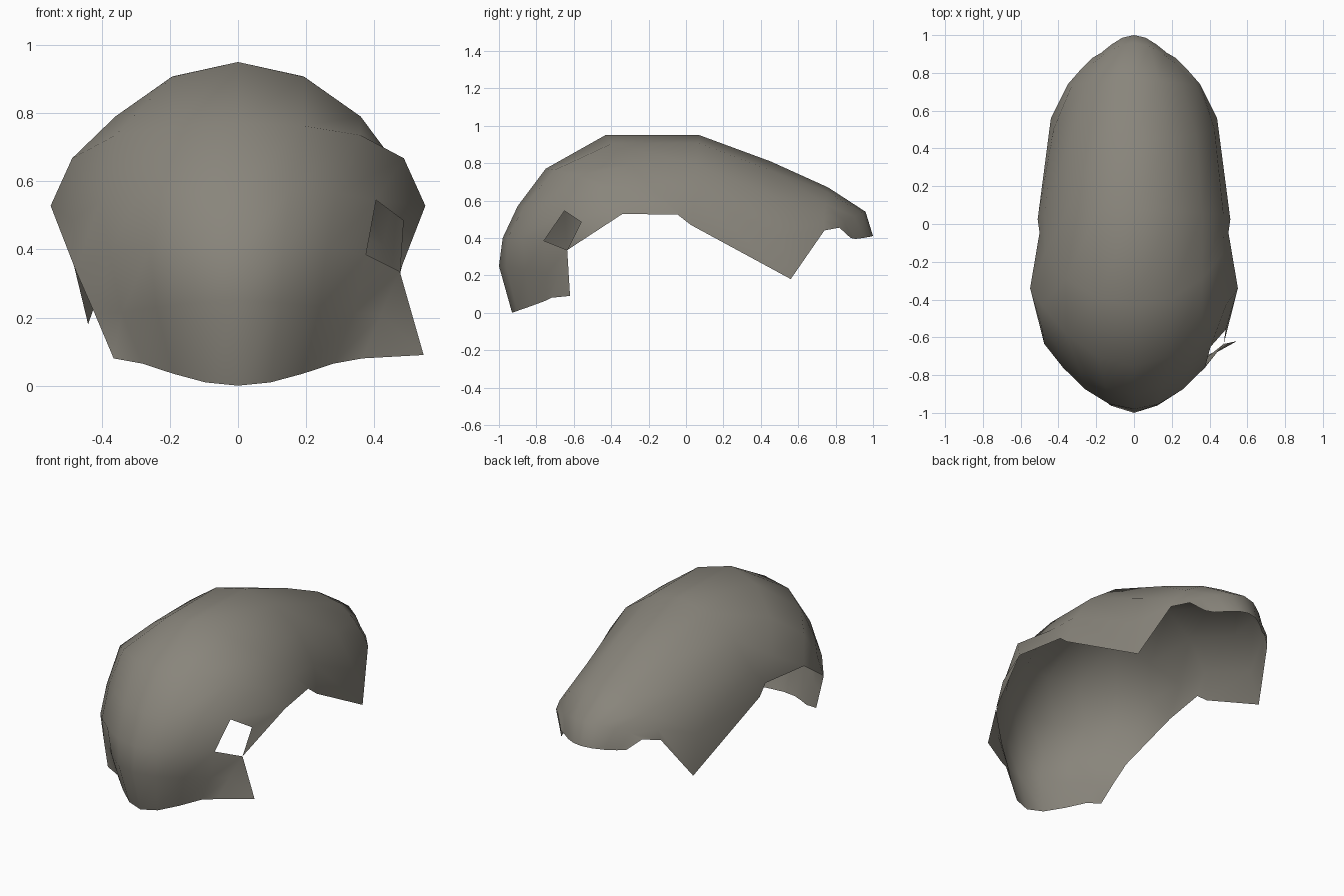
import bpy, bmesh
from mathutils import Vector

if "Cube" in bpy.data.objects:
    bpy.data.objects.remove(bpy.data.objects["Cube"])

N = 4  # steps from centreline to rim on each side

# Ribs, front bottom to back: centre (y, z), mid (x, y, z), rim (x, y, z)
RIBS = [
    ((-.93, .0), (.19, -.83, .035), (.365, -.72, .08)),
    ((-1.0, .25), (.24, -.86, .23), (.42, -.68, .21)),
    ((-.98, .40), (.26, -.874, .40), (.475, -.635, .335)),
    ((-.90, .57), (.29, -.77, .566), (.485, -.56, .485)),
    ((-.75, .77), (.36, -.58, .735), (.55, -.34, .528)),
    ((-.43, .95), (.36, -.29, .79), (.50, -.045, .525)),
    ((.07, .95), (.36, .06, .79), (.51, .025, .47)),
    ((.45, .81), (.33, .47, .62), (.44, .56, .18)),
    ((.76, .67), (.25, .745, .58), (.35, .74, .44)),
    ((.96, .54), (.155, .90, .515), (.28, .82, .455)),
    ((1.0, .41), (.12, .95, .40), (.22, .88, .40)),
]


def rib_point(rib, t):
    """Smooth rib, symmetric about the centreline, through its three points."""
    (cy, cz), m, r = rib
    a = (m[0] - .125 * r[0]) / .375
    out = [a * t + (r[0] - a) * t ** 3]
    for c, mv, rv in ((cy, m[1], r[1]), (cz, m[2], r[2])):
        d = ((mv - c) - .0625 * (rv - c)) / .1875
        out.append(c + d * t ** 2 + (rv - c - d) * t ** 4)
    return Vector(out)


# Shell
bm = bmesh.new()
grid = [[bm.verts.new(rib_point(rib, i / N)) for i in range(-N, N + 1)] for rib in RIBS]
for r in range(len(grid) - 1):
    for c in range(2 * N):
        if r == 2 and c == 2 * N - 1:
            continue  # opening on the right side
        bm.faces.new((grid[r][c], grid[r][c + 1], grid[r + 1][c + 1], grid[r + 1][c]))

# Small rim fillers behind the temples
bm.faces.new((grid[2][-1], grid[4][-1], grid[3][-1]))
bm.faces.new((grid[2][0], grid[3][0], grid[4][0]))

# Side flap at the lower right front
tip = bm.verts.new((.545, -.62, .09))
bm.faces.new((grid[0][-1], tip, grid[1][-1]))
bm.faces.new((grid[1][-1], tip, grid[2][-1]))

for f in bm.faces:
    f.smooth = True
mesh = bpy.data.meshes.new("shell_cap")
bm.to_mesh(mesh)
bm.free()

mat = bpy.data.materials.new("warm_grey")
mat.diffuse_color = (.25, .235, .2, 1)
mat.use_nodes = True
mat.node_tree.nodes["Principled BSDF"].inputs["Base Color"].default_value = mat.diffuse_color
mesh.materials.append(mat)
bpy.context.collection.objects.link(bpy.data.objects.new("shell_cap", mesh))
